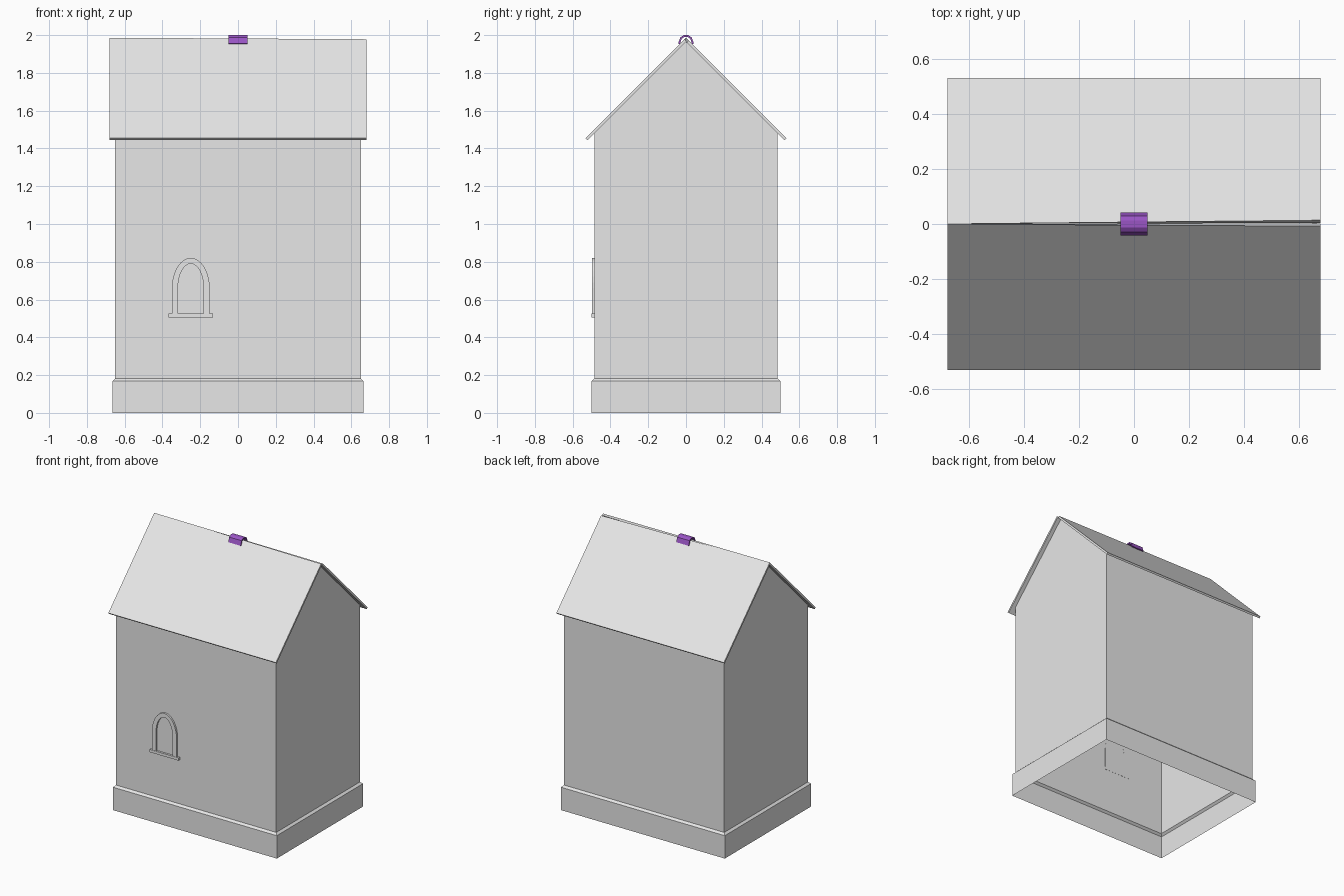
import bpy
import bmesh
from math import cos, sin, pi

cube = bpy.data.objects.get("Cube")
if cube:
    bpy.data.objects.remove(cube, do_unlink=True)


def material(name, rgb):
    m = bpy.data.materials.new(name)
    m.use_nodes = True
    m.diffuse_color = (*rgb, 1)
    m.node_tree.nodes["Principled BSDF"].inputs["Base Color"].default_value = (*rgb, 1)
    return m


stone = material("pale_grey", (0.8, 0.8, 0.8))
purple = material("purple", (0.32, 0.09, 0.55))


def build(name, verts, faces, mat, closed=True):
    mesh = bpy.data.meshes.new(name)
    bm = bmesh.new()
    vs = [bm.verts.new(v) for v in verts]
    for f in faces:
        bm.faces.new([vs[i] for i in f])
    if closed:
        bmesh.ops.recalc_face_normals(bm, faces=bm.faces)
    bm.to_mesh(mesh)
    bm.free()
    mesh.materials.append(mat)
    obj = bpy.data.objects.new(name, mesh)
    bpy.context.collection.objects.link(obj)
    return obj


def strip_solid(name, outer, inner, place, a, b, mat):
    """Band between two matching open profiles, extruded from a to b."""
    n = len(outer)
    loop = outer + inner[::-1]
    m = len(loop)
    verts = [place(p, d) for d in (a, b) for p in loop]
    faces = [(i, (i + 1) % m, m + (i + 1) % m, m + i) for i in range(m)]
    for i in range(n - 1):
        cap = (i, i + 1, m - 2 - i, m - 1 - i)
        faces += [cap, tuple(m + k for k in cap)]
    return build(name, verts, faces, mat)


def ring_shell(name, rings, mat):
    """Open-bottomed rectangular shell through (half x, half y, z) rings."""
    verts = [(sx * hx, sy * hy, z) for hx, hy, z in rings
             for sx, sy in ((-1, -1), (1, -1), (1, 1), (-1, 1))]
    faces = [(4 * r + i, 4 * r + (i + 1) % 4, 4 * r + 4 + (i + 1) % 4, 4 * r + 4 + i)
             for r in range(len(rings) - 1) for i in range(4)]
    return build(name, verts, faces, mat, False)


# Plinth with a chamfered top that meets the walls
WX, WY = 0.65, 0.485
ring_shell("plinth", [(0.665, 0.5, 0), (0.665, 0.5, 0.168), (WX, WY, 0.182)], stone)

# Walls with gabled ends
EAVE, RIDGE = 1.481, 1.966
wall_verts = [(x, y, z) for x in (-WX, WX)
              for y, z in ((-WY, 0.182), (WY, 0.182), (WY, EAVE), (0, RIDGE), (-WY, EAVE))]
build("walls", wall_verts,
      [(4, 3, 2, 1, 0), (5, 6, 7, 8, 9), (0, 5, 9, 4), (6, 1, 2, 7)], stone, False)

# Roof slabs, parting slightly toward one end of the ridge
RX, RY, APEX, T = 0.68, 0.532, 1.986, 0.01
for side, name, gap in ((-1, "front_roof_slab", 0.008), (1, "back_roof_slab", 0.014)):
    verts = []
    for x, g in ((-RX, 0), (RX, gap)):
        under = 0 if g == 0 else g - T
        verts += [(x, side * g, APEX - g), (x, side * RY, APEX - RY),
                  (x, side * (RY - T), APEX - RY - T),
                  (x, side * under, APEX - 2 * T - under)]
    build(name, verts, [(0, 1, 2, 3), (4, 5, 6, 7), (0, 1, 5, 4),
                        (1, 2, 6, 5), (2, 3, 7, 6), (3, 0, 4, 7)], stone)

# Faceted ridge cap
half = [(0.042, 1.955), (0.03, 1.988), (0.012, 2.0)]
half_in = [(0.032, 1.953), (0.023, 1.981), (0.009, 1.99)]


def mirrored(points):
    return [(-y, z) for y, z in points] + points[::-1]


strip_solid("ridge_cap", mirrored(half), mirrored(half_in),
            lambda p, d: (d, p[0], p[1]), -0.05, 0.05, purple)

# Arched window surround
CX, SPRING, SILL = -0.25, 0.66, 0.525


def arch(w, h):
    pts = [(CX - w, SILL)]
    pts += [(CX - w * cos(pi * i / 16), SPRING + h * sin(pi * i / 16)) for i in range(17)]
    return pts + [(CX + w, SILL)]


def on_front(p, d):
    return (p[0], d, p[1])


strip_solid("window_surround", arch(0.1, 0.16), arch(0.068, 0.13),
            on_front, -0.498, -0.484, stone)
strip_solid("window_sill", [(CX - 0.117, SILL), (CX + 0.117, SILL)],
            [(CX - 0.117, 0.505), (CX + 0.117, 0.505)], on_front, -0.5, -0.484, stone)
